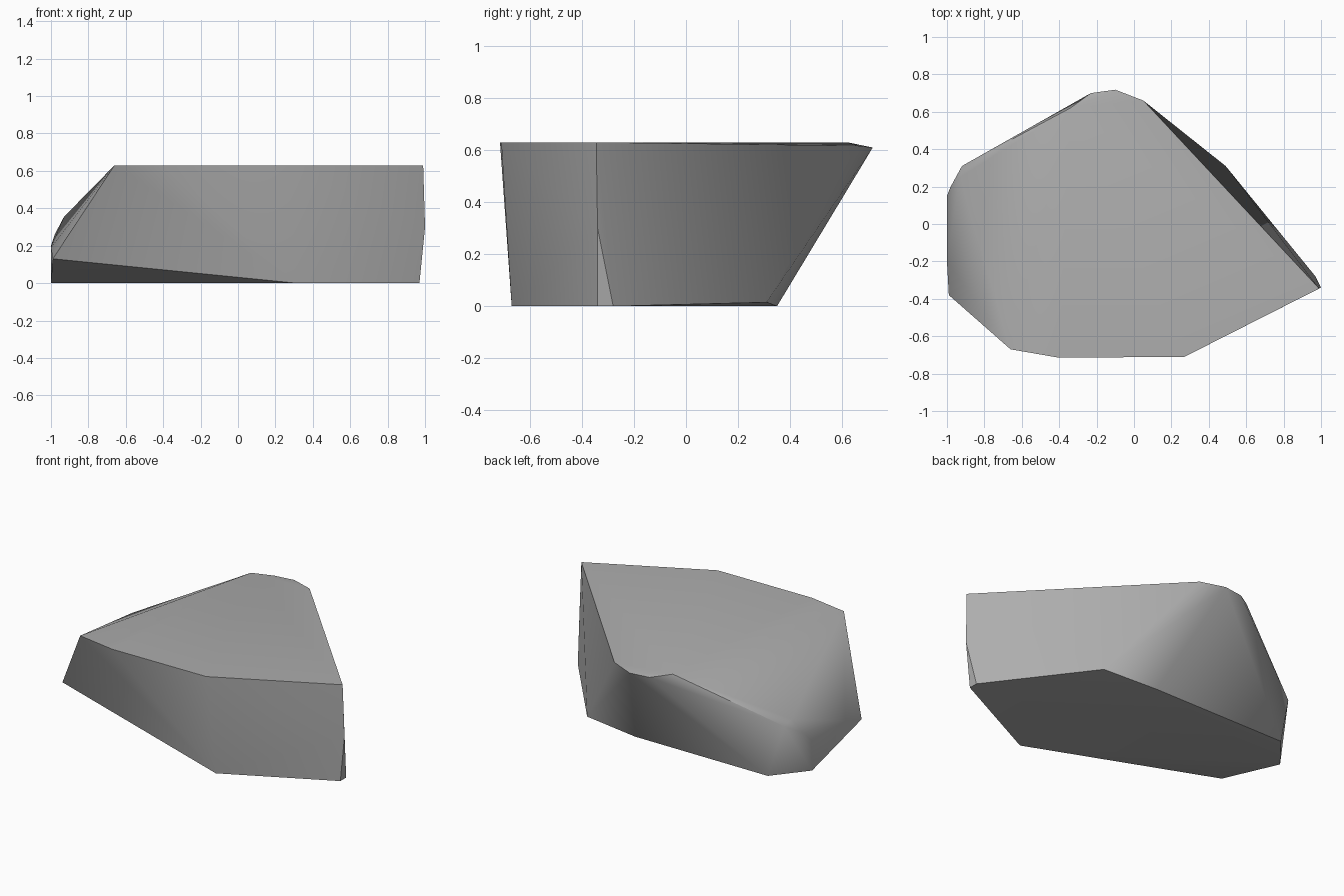
import bpy
import bmesh
import math

cube = bpy.data.objects.get("Cube")
if cube:
    bpy.data.objects.remove(cube, do_unlink=True)

# Stone colour
stone = bpy.data.materials.new("grey_stone")
stone.use_nodes = True
colour = (0.42, 0.42, 0.42, 1)
stone.diffuse_color = colour
stone.node_tree.nodes["Principled BSDF"].inputs["Base Color"].default_value = colour

TOP = 0.63

# Flat upper outline
top_rim = [(-0.66, -0.67), (-0.4, -0.715), (0.27, -0.71), (0.99, -0.345), (-0.34, 0.62)]
# Rounded back lip, just under the top
back_lip = [(0.05, 0.66, 0.617), (-0.1, 0.718, 0.61), (-0.23, 0.7, 0.61)]
# Flat underside outline
base_rim = [(0.31, -0.67), (0.97, -0.34), (0.97, -0.28), (0.12, 0.35), (-0.83, 0.35), (-1, 0.14)]
# Chipped left shoulder, right corner bulge and raised base corners
chips = [(-0.93, 0.25, 0.355), (-0.92, 0.31, 0.33), (-0.98, 0.2, 0.26), (-1, 0.15, 0.2),
         (-1, -0.2, 0.19), (-0.99, -0.38, 0.13), (1, -0.34, 0.3), (0.49, 0.31, 0.015)]

# Boulder: wrap the outlines in one convex skin
bm = bmesh.new()
for x, y in top_rim:
    bm.verts.new((x, y, TOP))
for x, y in base_rim:
    bm.verts.new((x, y, 0))
for p in back_lip + chips:
    bm.verts.new(p)
hull = bmesh.ops.convex_hull(bm, input=bm.verts[:])
loose = [v for v in bm.verts if not v.link_faces]
bmesh.ops.delete(bm, geom=loose, context="VERTS")
bmesh.ops.dissolve_limit(bm, angle_limit=math.radians(1), verts=bm.verts[:], edges=bm.edges[:])
bmesh.ops.recalc_face_normals(bm, faces=bm.faces[:])

mesh = bpy.data.meshes.new("boulder")
bm.to_mesh(mesh)
bm.free()
mesh.materials.append(stone)
boulder = bpy.data.objects.new("boulder", mesh)
bpy.context.collection.objects.link(boulder)

# Soft faces with crisp main ridges
bpy.ops.object.select_all(action="DESELECT")
boulder.select_set(True)
bpy.context.view_layer.objects.active = boulder
bpy.ops.object.shade_smooth_by_angle(angle=math.radians(35))
